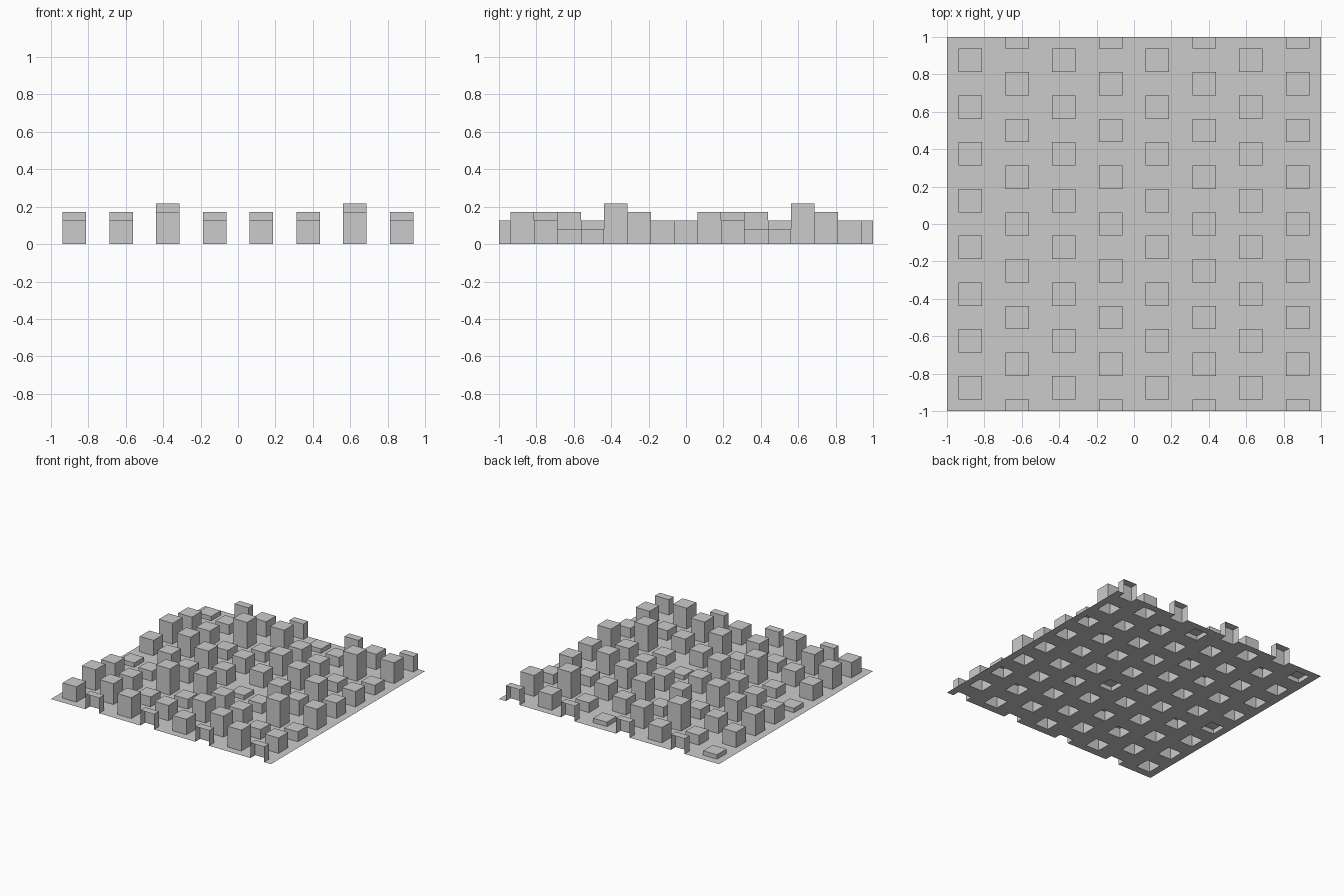
import bpy
import bmesh

# Remove the default cube
cube = bpy.data.objects.get("Cube")
if cube:
    bpy.data.objects.remove(cube)

# Single grey material
grey = bpy.data.materials.new("plain_grey")
grey.use_nodes = True
colour = (0.6, 0.6, 0.6, 1)
grey.diffuse_color = colour
grey.node_tree.nodes["Principled BSDF"].inputs["Base Color"].default_value = colour

HALF = 0.0625     # half width of a block
SPACING = 0.25    # distance between columns and between rows
LEVELS = [0.036, 0.081, 0.126, 0.171, 0.216]

# Block levels of one repeating tile: a list per column, front to back.
# Odd columns are shifted forward by half a row.
TILE = [[2, 3, 2, 0],
        [2, 3, 2, 1],
        [3, 1, 4, 2],
        [2, 2, 1, 3]]


def blocks():
    """Centre and height of every block."""
    for col in range(8):
        shifted = col % 2
        for row in range(8 + shifted):
            x = -0.875 + col * SPACING
            y = -0.875 + row * SPACING - shifted * SPACING / 2
            yield x, y, LEVELS[TILE[col % 4][row % 4]]


def add_block(bm, x, y, height):
    """Hollow block without a floor; open where the sheet's edge cuts it."""
    y0, y1 = max(y - HALF, -1), min(y + HALF, 1)
    x0, x1 = x - HALF, x + HALF
    corners = [(x0, y0), (x1, y0), (x1, y1), (x0, y1)]
    low = [bm.verts.new((cx, cy, 0)) for cx, cy in corners]
    top = [bm.verts.new((cx, cy, height)) for cx, cy in corners]
    bm.faces.new(top)
    for i in range(4):
        j = (i + 1) % 4
        on_edge = corners[i][1] == corners[j][1] and abs(corners[i][1]) == 1
        if not on_edge:
            bm.faces.new((low[i], low[j], top[j], top[i]))


# Base sheet with square openings under the blocks
bm = bmesh.new()
bmesh.ops.create_grid(bm, x_segments=32, y_segments=32, size=1)
layout = list(blocks())
openings = []
for face in bm.faces:
    c = face.calc_center_median()
    if any(abs(c.x - x) < HALF and abs(c.y - y) < HALF for x, y, h in layout):
        openings.append(face)
bmesh.ops.delete(bm, geom=openings, context='FACES')

# Raised blocks
for x, y, height in layout:
    add_block(bm, x, y, height)
bmesh.ops.remove_doubles(bm, verts=bm.verts[:], dist=0.0005)

mesh = bpy.data.meshes.new("block_sheet")
bm.to_mesh(mesh)
bm.free()
mesh.materials.append(grey)
sheet = bpy.data.objects.new("block_sheet", mesh)
bpy.context.collection.objects.link(sheet)
